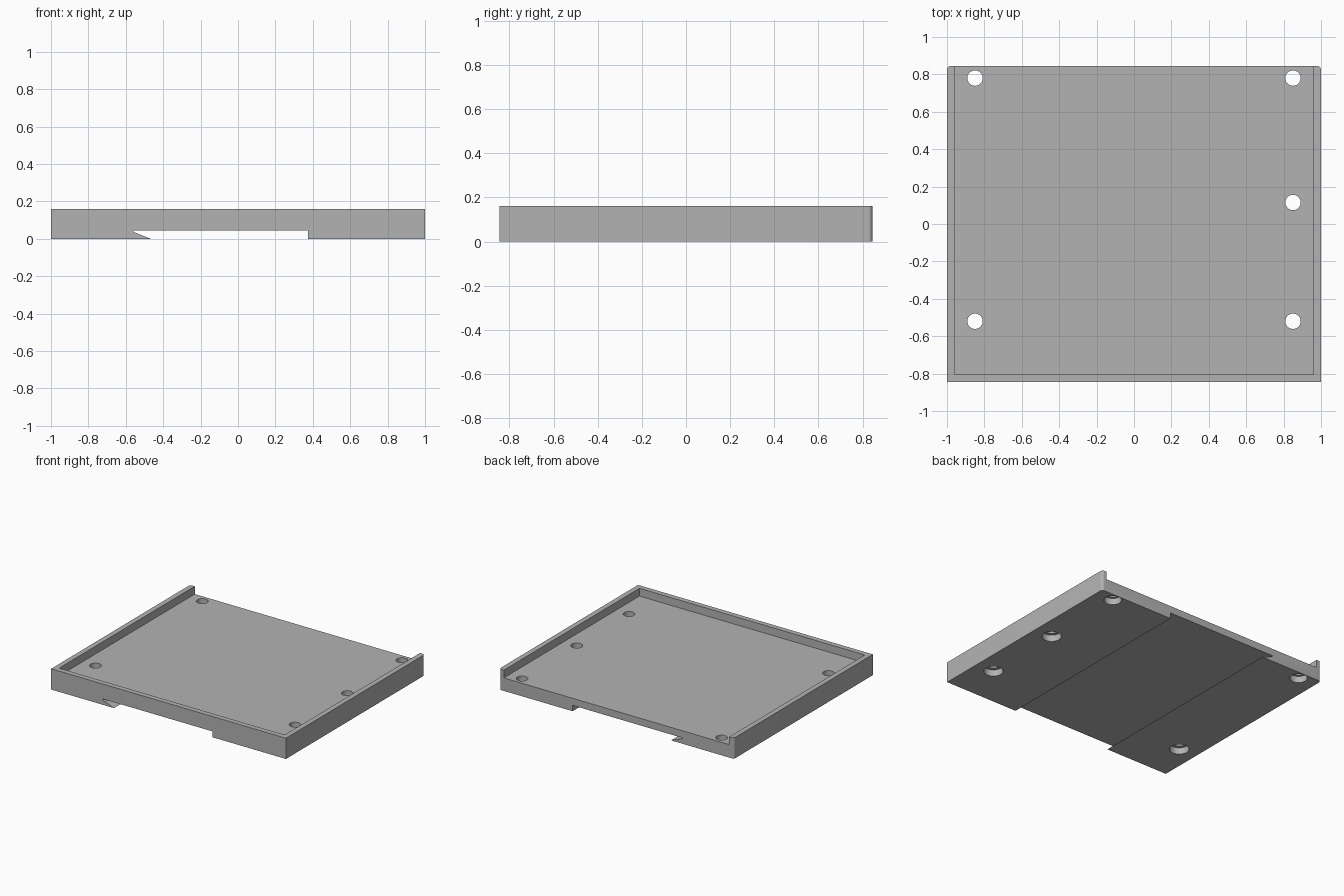
import bpy, bmesh, math

cube = bpy.data.objects.get("Cube")
if cube:
    bpy.data.objects.remove(cube, do_unlink=True)

HALF_Y, HEIGHT, FLOOR = 0.845, 0.16, 0.10
WALL = 0.04

grey = bpy.data.materials.new("plain grey")
grey.use_nodes = True
colour = (0.45, 0.45, 0.45, 1)
grey.diffuse_color = colour
grey.node_tree.nodes["Principled BSDF"].inputs["Base Color"].default_value = colour


def cut(target, cutter):
    """Subtract the cutter from the target, then discard it."""
    cutter.hide_render = True
    mod = target.modifiers.new("cut", "BOOLEAN")
    mod.operation, mod.solver, mod.object = "DIFFERENCE", "EXACT", cutter
    bpy.context.view_layer.objects.active = target
    bpy.ops.object.modifier_apply(modifier=mod.name)
    bpy.data.objects.remove(cutter, do_unlink=True)


def cylinder(radius, x, y, z0, z1):
    bpy.ops.mesh.primitive_cylinder_add(vertices=48, radius=radius, depth=z1 - z0,
                                        location=(x, y, (z0 + z1) / 2))
    return bpy.context.object


# Tray body: front profile with the undercut channel below, extruded front to back
profile = [(-1, 0), (-0.465, 0), (-0.56, 0.038), (-0.56, 0.045),
           (0.375, 0.045), (0.375, 0), (1, 0), (1, HEIGHT), (-1, HEIGHT)]
bm = bmesh.new()
face = bm.faces.new([bm.verts.new((x, -HALF_Y, z)) for x, z in profile])
extruded = bmesh.ops.extrude_face_region(bm, geom=[face])
bmesh.ops.translate(bm, vec=(0, 2 * HALF_Y, 0),
                    verts=[g for g in extruded["geom"] if isinstance(g, bmesh.types.BMVert)])

# Rounded upright corners at the back
corners = [e for e in bm.edges if all(v.co.y > 0 and abs(v.co.x) > 0.99 for v in e.verts)
           and abs(e.verts[0].co.z - e.verts[1].co.z) > 0.1]
bmesh.ops.bevel(bm, geom=corners, offset=0.02, segments=6, profile=0.5, affect="EDGES")
bmesh.ops.recalc_face_normals(bm, faces=bm.faces)
mesh = bpy.data.meshes.new("tray")
bm.to_mesh(mesh)
bm.free()
tray = bpy.data.objects.new("tray", mesh)
bpy.context.collection.objects.link(tray)

# Pocket, open at the back and top
y0, y1, z1 = -HALF_Y + WALL, HALF_Y + 0.1, HEIGHT + 0.1
bpy.ops.mesh.primitive_cube_add(size=1, location=(0, (y0 + y1) / 2, (FLOOR + z1) / 2))
pocket = bpy.context.object
pocket.scale = (2 * (1 - WALL), y1 - y0, z1 - FLOOR)
bpy.context.view_layer.update()
cut(tray, pocket)

# Screw holes with wider recesses underneath
for x, y in [(-0.85, 0.78), (-0.85, -0.52), (0.85, 0.78), (0.85, 0.115), (0.85, -0.52)]:
    cut(tray, cylinder(0.041, x, y, -0.1, 0.3))
    cut(tray, cylinder(0.062 if y > 0.7 else 0.068, x, y, -0.1, 0.05))

# Finish
tray.data.materials.clear()
tray.data.materials.append(grey)
for poly in tray.data.polygons:
    poly.material_index = 0
bpy.ops.object.select_all(action="DESELECT")
tray.select_set(True)
bpy.context.view_layer.objects.active = tray
bpy.ops.object.shade_smooth_by_angle(angle=math.radians(30))
